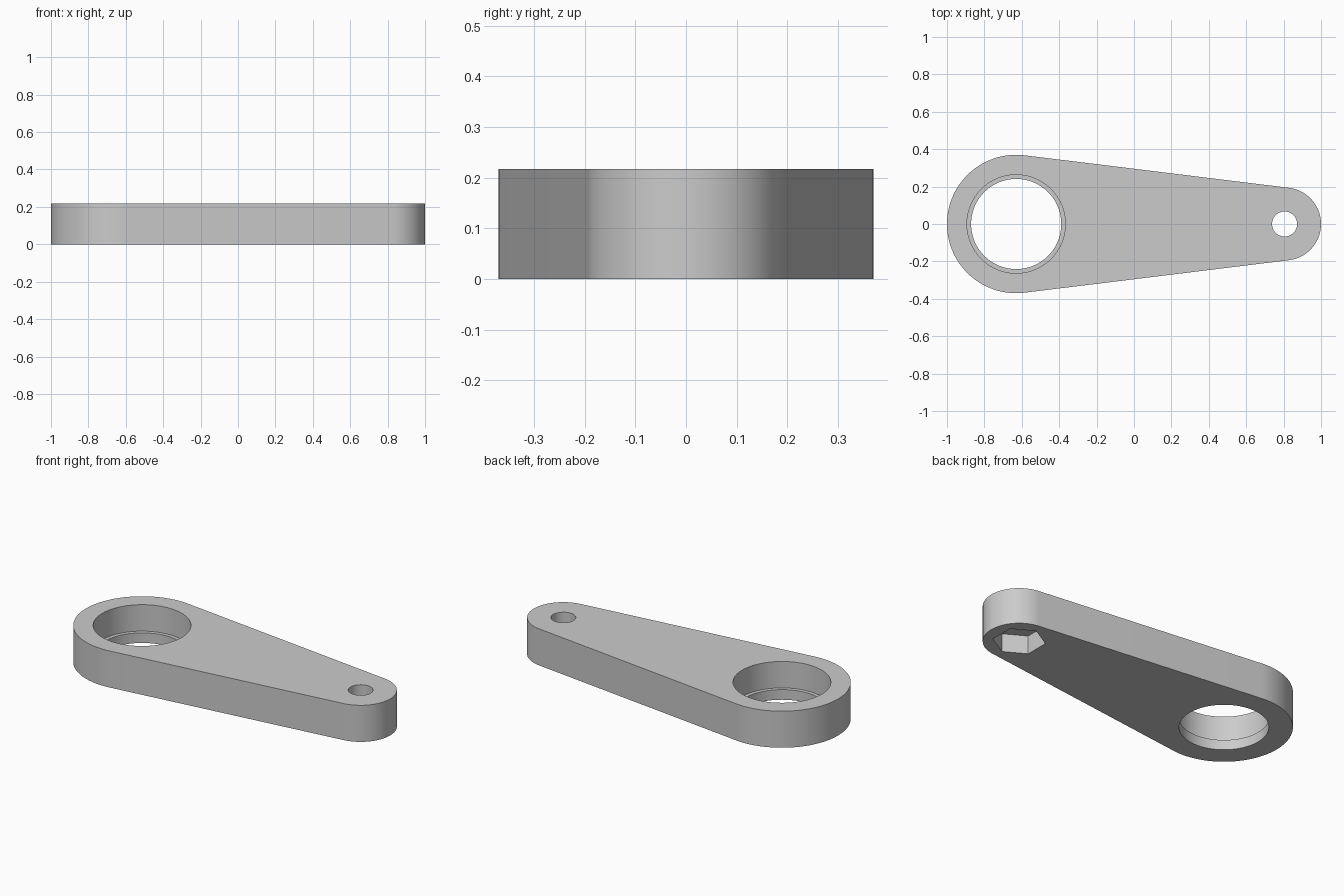
import bpy, bmesh, math

if "Cube" in bpy.data.objects:
    bpy.data.objects.remove(bpy.data.objects["Cube"], do_unlink=True)

HEIGHT = 0.217
BIG_X, BIG_R = -0.63, 0.37
SMALL_X, SMALL_R = 0.805, 0.195
LEDGE_Z = 0.06
POCKET_DEPTH = 0.11

grey = bpy.data.materials.new("plain grey")
grey.use_nodes = True
colour = (0.6, 0.6, 0.6, 1)
grey.diffuse_color = colour
grey.node_tree.nodes["Principled BSDF"].inputs["Base Color"].default_value = colour


def arc(x, radius, start, end, steps):
    angles = [start + (end - start) * i / steps for i in range(steps + 1)]
    return [(x + radius * math.cos(a), radius * math.sin(a)) for a in angles]


def prism(name, points, z0, z1):
    """Extrude a flat outline from z0 up to z1."""
    bm = bmesh.new()
    face = bm.faces.new([bm.verts.new((x, y, z0)) for x, y in points])
    top = bmesh.ops.extrude_face_region(bm, geom=[face])["geom"]
    verts = [g for g in top if isinstance(g, bmesh.types.BMVert)]
    bmesh.ops.translate(bm, verts=verts, vec=(0, 0, z1 - z0))
    bmesh.ops.recalc_face_normals(bm, faces=bm.faces)
    mesh = bpy.data.meshes.new(name)
    bm.to_mesh(mesh)
    bm.free()
    mesh.materials.append(grey)
    obj = bpy.data.objects.new(name, mesh)
    bpy.context.collection.objects.link(obj)
    return obj


def cut(target, x, radius, sides, z0, z1, turn=0.0):
    """Cut a straight-sided hole, then discard the cutter."""
    points = arc(x, radius, turn, turn + math.tau, sides)[:-1]
    cutter = prism("cutter", points, z0, z1)
    cutter.hide_render = True
    mod = target.modifiers.new("hole", "BOOLEAN")
    mod.operation = "DIFFERENCE"
    mod.solver = "EXACT"
    mod.object = cutter
    bpy.context.view_layer.objects.active = target
    bpy.ops.object.modifier_apply(modifier=mod.name)
    bpy.data.objects.remove(cutter, do_unlink=True)


# Tapered arm: two round ends joined by their common tangents
tangent = math.acos((BIG_R - SMALL_R) / (SMALL_X - BIG_X))
outline = arc(BIG_X, BIG_R, tangent, math.tau - tangent, 72)
outline += arc(SMALL_X, SMALL_R, -tangent, tangent, 56)
arm = prism("lever_arm", outline, 0, HEIGHT)

# Stepped bore in the big end
cut(arm, BIG_X, 0.241, 96, -0.1, HEIGHT + 0.1)
cut(arm, BIG_X, 0.263, 96, LEDGE_Z, HEIGHT + 0.1)

# Bolt hole and hexagonal nut pocket in the small end
cut(arm, SMALL_X, 0.067, 48, -0.1, HEIGHT + 0.1)
cut(arm, SMALL_X, 0.143, 6, -0.1, POCKET_DEPTH, math.pi / 2)

bpy.ops.object.select_all(action="DESELECT")
arm.select_set(True)
bpy.context.view_layer.objects.active = arm
bpy.ops.object.shade_smooth_by_angle(angle=math.radians(30))
